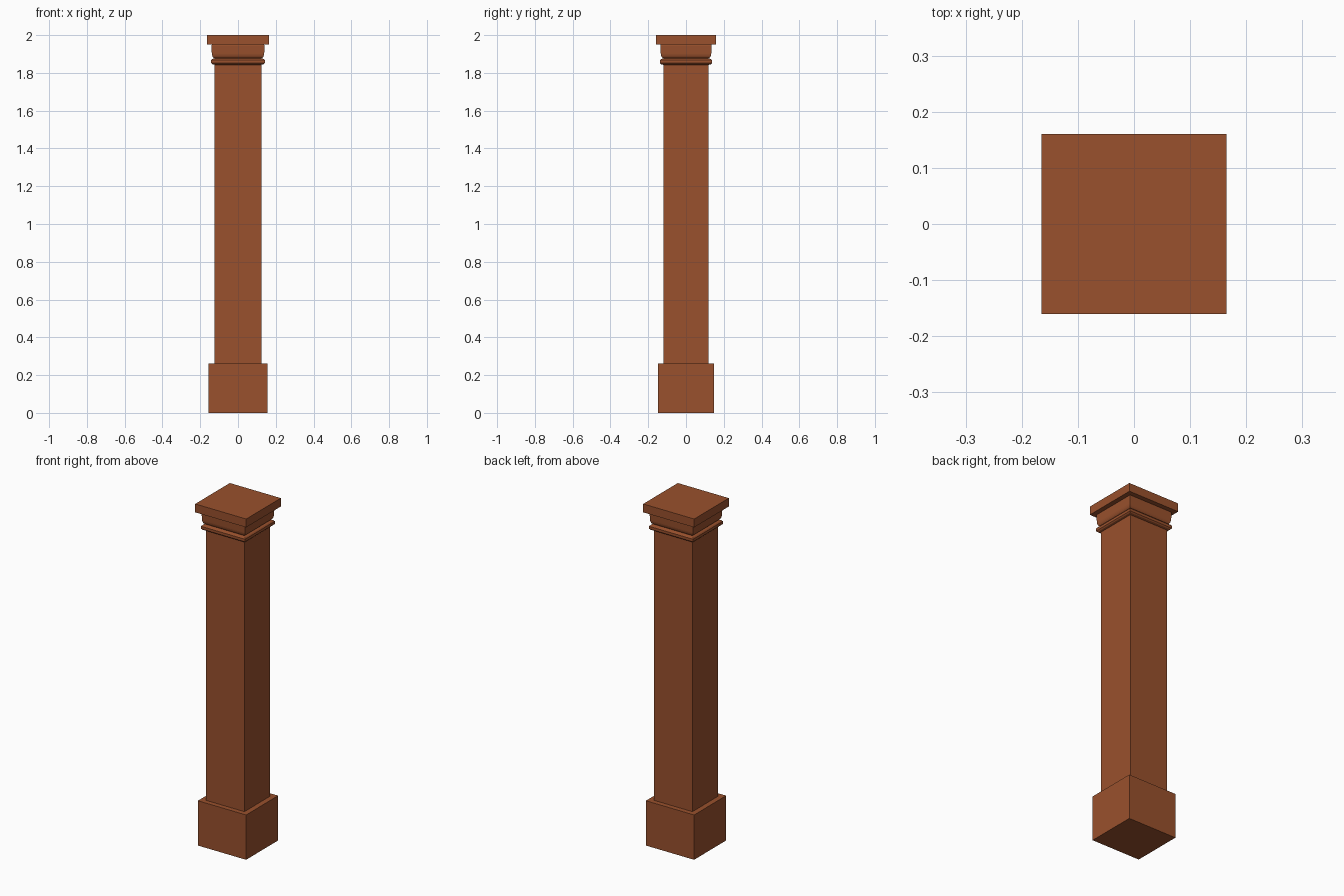
import bpy, bmesh, math

if "Cube" in bpy.data.objects:
    bpy.data.objects.remove(bpy.data.objects["Cube"])

brick = bpy.data.materials.new("terracotta_brown")
brick.diffuse_color = (0.32, 0.082, 0.026, 1)
brick.use_nodes = True
brick.node_tree.nodes["Principled BSDF"].inputs["Base Color"].default_value = brick.diffuse_color


def square_loft(name, profile, dy):
    """Stack rectangular rings from (half width, z) points; depth is dy less."""
    bm = bmesh.new()
    rings = []
    for w, z in profile:
        d = w - dy
        rings.append([bm.verts.new((sx * w, sy * d, z))
                      for sx, sy in ((-1, -1), (1, -1), (1, 1), (-1, 1))])
    for a, b in zip(rings, rings[1:]):
        for i in range(4):
            j = (i + 1) % 4
            bm.faces.new((a[i], a[j], b[j], b[i]))
    bm.faces.new(rings[0][::-1])
    bm.faces.new(rings[-1])
    bmesh.ops.recalc_face_normals(bm, faces=bm.faces)
    me = bpy.data.meshes.new(name)
    bm.to_mesh(me)
    bm.free()
    me.materials.append(brick)
    ob = bpy.data.objects.new(name, me)
    bpy.context.collection.objects.link(ob)
    return ob


# plinth and plain shaft
square_loft("plinth", [(0.156, 0), (0.156, 0.262)], 0.008)
square_loft("shaft", [(0.125, 0.262), (0.125, 1.885)], 0.006)

# thin collar moulding with softened edges
square_loft("collar", [(0.125, 1.843), (0.136, 1.846), (0.142, 1.852),
                       (0.142, 1.867), (0.137, 1.873), (0.125, 1.877)], 0.004)

# rounded moulding: quarter curve swelling out to a flat band
curve = [(0.125 + 0.014 * math.sin(t), 1.908 - 0.030 * math.cos(t))
         for t in (i * math.pi / 12 for i in range(7))]
square_loft("capital_moulding", curve + [(0.141, 1.945), (0.137, 1.952)], 0.005)

# top slab
square_loft("top_slab", [(0.165, 1.951), (0.165, 2.0)], 0.005)
